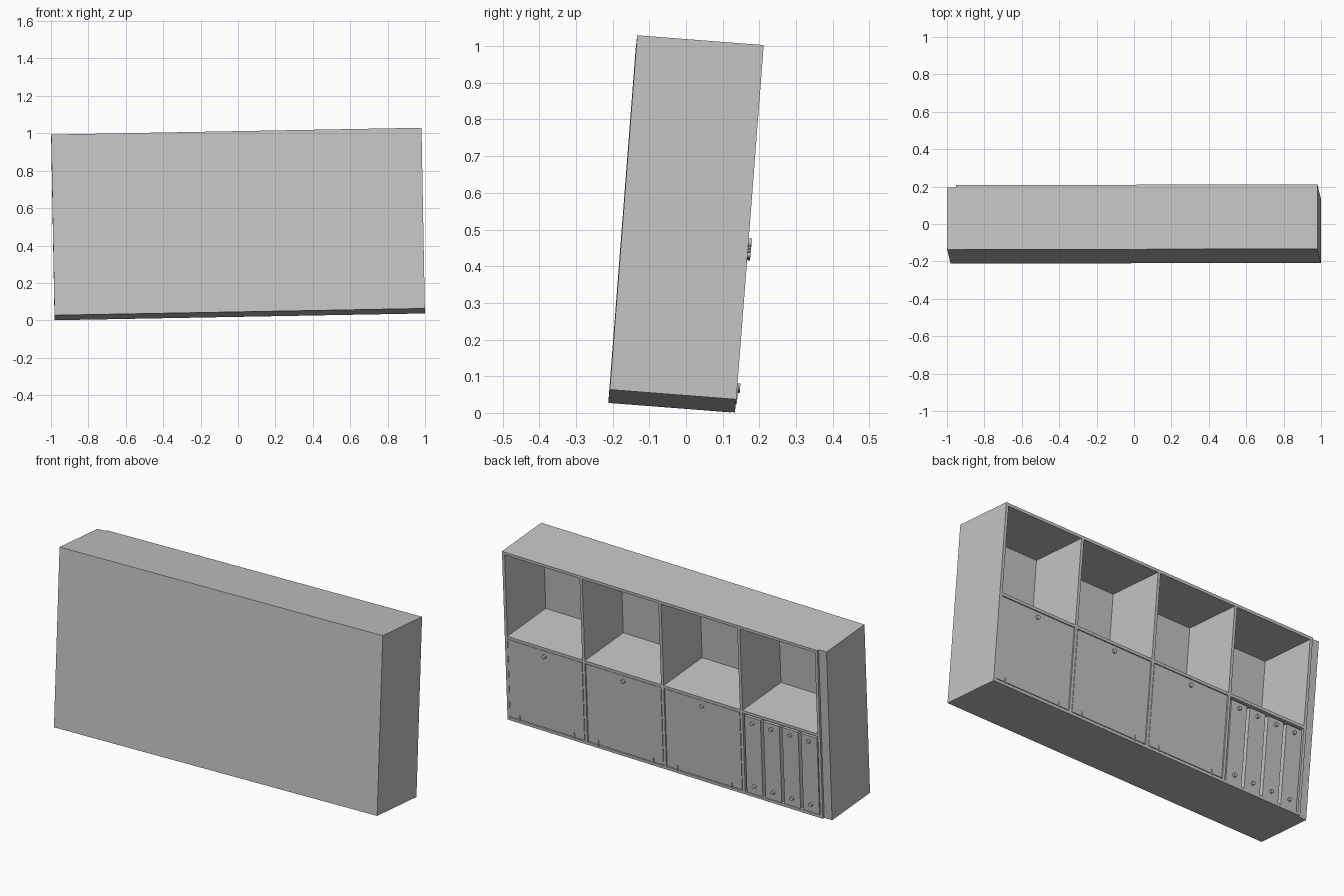
import bpy, math
from mathutils import Matrix, Euler

if "Cube" in bpy.data.objects:
    bpy.data.objects.remove(bpy.data.objects["Cube"], do_unlink=True)

# Overall sizes of the upright cabinet, before it is tilted
W, D, H = 1.98, 0.346, 0.969
T = 0.016                      # panel thickness
PITCH = 0.483                  # column spacing
SHELF = 0.484                  # top of the middle shelf
LEFT = W / 2                   # the columns start at +x
BACK, FRONT = D / 2, -D / 2
END = LEFT - 4 * PITCH         # where the columns stop

# The whole piece leans back and slightly sideways
TILT = (Matrix.Translation((0, 0, 0.515))
        @ Euler((math.radians(-4.42), math.radians(-1.05), math.radians(0.12))).to_matrix().to_4x4()
        @ Matrix.Translation((0, 0, -H / 2)))

grey = bpy.data.materials.new("light_grey")
grey.use_nodes = True
COLOUR = (0.55, 0.55, 0.55, 1)
grey.diffuse_color = COLOUR
grey.node_tree.nodes["Principled BSDF"].inputs["Base Color"].default_value = COLOUR


def finish(obj, name, local):
    obj.name = name
    obj.data.materials.append(grey)
    obj.data.transform(local)
    obj.matrix_world = TILT


def box(name, x0, x1, y0, y1, z0, z1):
    bpy.ops.mesh.primitive_cube_add(size=1)
    size = Matrix.Diagonal((abs(x1 - x0), abs(y1 - y0), abs(z1 - z0), 1))
    centre = Matrix.Translation(((x0 + x1) / 2, (y0 + y1) / 2, (z0 + z1) / 2))
    finish(bpy.context.object, name, centre @ size)


def knob(name, x, z, radius, length):
    bpy.ops.mesh.primitive_cylinder_add(vertices=20, radius=radius, depth=length)
    obj = bpy.context.object
    bpy.ops.object.shade_smooth_by_angle()
    finish(obj, name, Matrix.Translation((x, BACK + 0.009 - length / 2, z))
           @ Matrix.Rotation(math.pi / 2, 4, "X"))


# Carcass
box("closed_panel", -LEFT, LEFT, FRONT, FRONT + 0.008, 0, H)
box("top_panel", END, LEFT, FRONT, BACK, H - T, H)
box("bottom_panel", END, LEFT, FRONT, BACK, 0, T)
box("middle_shelf", END, LEFT, FRONT, BACK, SHELF - T, SHELF)
box("end_filler", -LEFT, END, FRONT, BACK - 0.012, 0, H)
for i in range(5):
    x = LEFT - i * PITCH
    left = x if i == 0 else x + T / 2
    right = x if i == 4 else x - T / 2
    if i == 0:
        right = x - T
    if i == 4:
        left = x + T
    box("upright_panel", right, left, FRONT, BACK, 0, H)

# Doors with a round knob and two small hinge tabs each
for i in range(3):
    x = LEFT - i * PITCH
    left, right = x - T * 0.75, x - PITCH + T * 0.75
    box("door", right, left, BACK - T, BACK - 0.002, T + 0.004, SHELF - T - 0.003)
    knob("door_knob", x - PITCH / 2, 0.434, 0.011, 0.02)
    for offset in (0.075, 0.41):
        box("hinge_tab", x - offset - 0.003, x - offset + 0.003,
            BACK - T, BACK + 0.003, 0.012, 0.042)

# Row of four upright files in the last column
for i in range(4):
    x = LEFT - 1.514 - i * 0.1155
    box("file_box", x - 0.049, x + 0.049, FRONT + 0.03, BACK - 0.003, T, SHELF - T - 0.012)
    for z in (0.062, 0.425):
        knob("file_button", x, z, 0.01, 0.02)
